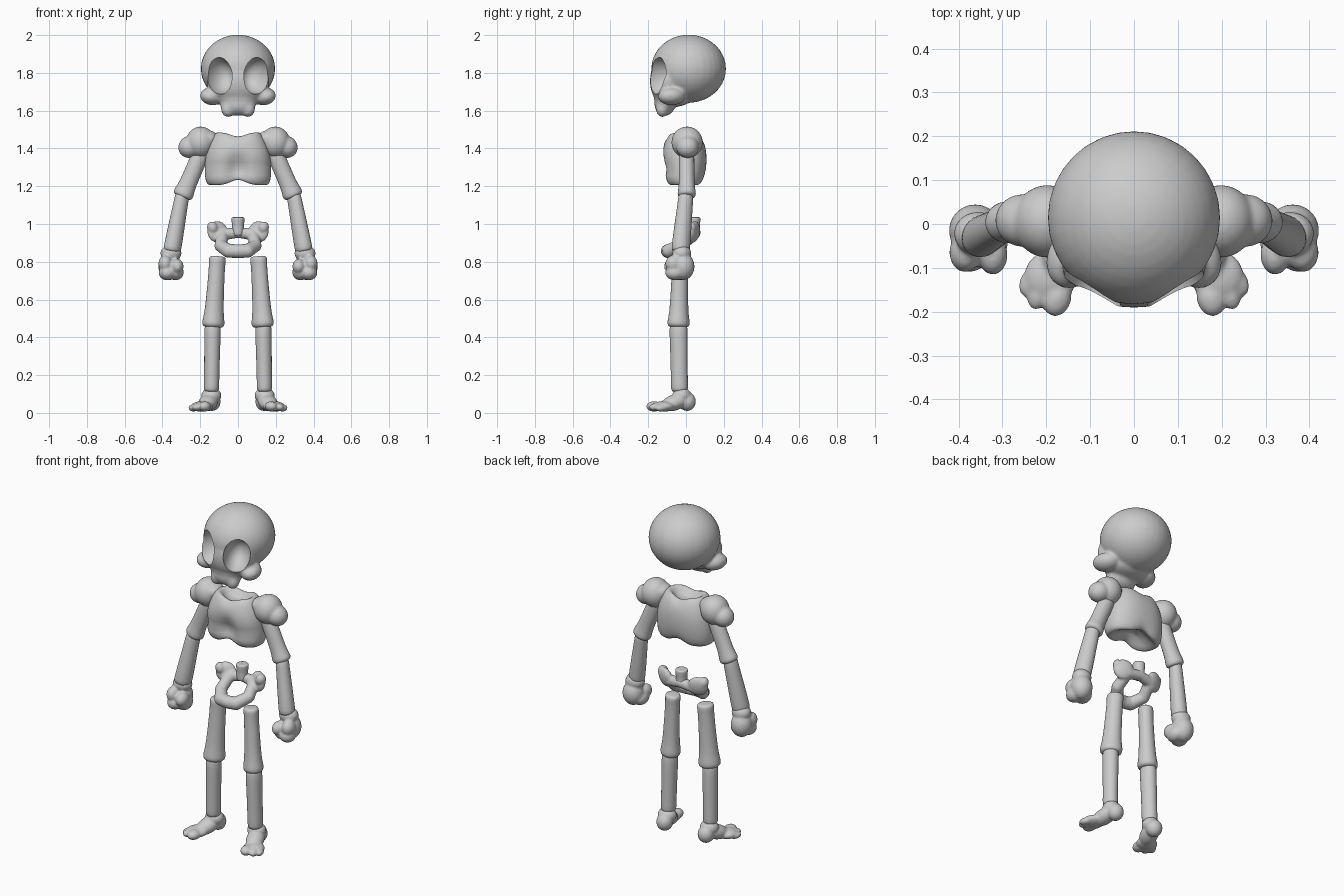
import bpy, bmesh, math
from mathutils import Matrix, Vector, Euler


def new_object(name, bm):
    bmesh.ops.recalc_face_normals(bm, faces=bm.faces)
    me = bpy.data.meshes.new(name)
    bm.to_mesh(me)
    bm.free()
    ob = bpy.data.objects.new(name, me)
    bpy.context.collection.objects.link(ob)
    return ob


def apply_mod(ob, kind, **props):
    m = ob.modifiers.new(kind, kind)
    for k, v in props.items():
        setattr(m, k, v)
    bpy.context.view_layer.objects.active = ob
    bpy.ops.object.modifier_apply(modifier=m.name)


def ellipsoids(name, lobes):
    """Overlapping ellipsoids: (centre, radii, rotation in degrees)."""
    bm = bmesh.new()
    for c, r, rot in lobes:
        e = Euler([math.radians(a) for a in rot]).to_matrix().to_4x4()
        bmesh.ops.create_uvsphere(bm, u_segments=32, v_segments=20, radius=1,
                                  matrix=Matrix.Translation(c) @ e @ Matrix.Diagonal((*r, 1)))
    return new_object(name, bm)


def blob(name, lobes, voxel=0.007, smooth=6, mirror=False):
    """Ellipsoids melted into one smooth skin."""
    ob = ellipsoids(name, lobes)
    apply_mod(ob, 'REMESH', mode='VOXEL', voxel_size=voxel)
    apply_mod(ob, 'SMOOTH', factor=0.5, iterations=smooth)
    if mirror:
        apply_mod(ob, 'MIRROR', use_mirror_merge=False)
    return ob


def both(c, r, rot=(0, 0, 0)):
    """An ellipsoid and its mirror image across x."""
    return [(c, r, rot), ((-c[0], c[1], c[2]), r, (rot[0], -rot[1], -rot[2]))]


def chain(points, steps=7):
    """Row of spheres along a path of (centre, radius)."""
    out = []
    for (a, ra), (b, rb) in zip(points, points[1:]):
        for i in range(steps):
            t = i / steps
            r = ra + (rb - ra) * t
            out += both(tuple(Vector(a).lerp(Vector(b), t)), (r, r, r))
    return out


def loft(name, rings, n=16, power=1.0, levels=1):
    """Skin over stacked rings: (centre, rx, ry)."""
    bm = bmesh.new()
    axis = Vector(rings[-1][0]) - Vector(rings[0][0])
    tilt = Vector((0, 0, 1)).rotation_difference(axis)
    rows = []
    for c, rx, ry in rings:
        row = []
        for i in range(n):
            a = math.tau * i / n
            x, y = [math.copysign(abs(v) ** power, v) for v in (math.cos(a), math.sin(a))]
            row.append(bm.verts.new(Vector(c) + tilt @ Vector((rx * x, ry * y, 0))))
        rows.append(row)
    for p, q in zip(rows, rows[1:]):
        for i in range(n):
            bm.faces.new((p[i], p[(i + 1) % n], q[(i + 1) % n], q[i]))
    bm.faces.new(rows[0])
    bm.faces.new(rows[-1])
    ob = new_object(name, bm)
    if levels:
        apply_mod(ob, 'SUBSURF', levels=levels)
    return ob


def bone(name, a, b, profile):
    """Mirrored pair of limb bones; profile is (fraction along, radius)."""
    a, b = Vector(a), Vector(b)
    ob = loft(name, [(a.lerp(b, t), r, r * 0.9) for t, r in profile])
    apply_mod(ob, 'MIRROR', use_mirror_merge=False)
    return ob


# Skull: cranium, cheeks and upper jaw, with two deep eye sockets
skull = blob("skull",
             [((0, 0.014, 1.822), (0.197, 0.198, 0.180), (0, 0, 0)),
              ((0, -0.095, 1.755), (0.165, 0.096, 0.13), (0, 0, 0)),
              ((0, -0.13, 1.76), (0.05, 0.06, 0.12), (0, 0, 0)),
              ((0, -0.07, 1.665), (0.13, 0.10, 0.045), (0, 0, 0)),
              ((0, -0.112, 1.635), (0.095, 0.055, 0.062), (0, 0, 0))]
             + both((0.138, -0.075, 1.676), (0.06, 0.075, 0.047), (0, -10, 25))
             + both((0.052, -0.125, 1.608), (0.038, 0.034, 0.042)),
             voxel=0.008, smooth=8)
sockets = ellipsoids("eye_socket_cutter",
                     both((0.104, -0.165, 1.785), (0.075, 0.125, 0.099), (0, 10, 26)))
apply_mod(skull, 'BOOLEAN', operation='DIFFERENCE', object=sockets, solver='EXACT')
bpy.data.objects.remove(sockets)

# Rib cage: lofted barrel with a neck hollow, sternum crease and arched lower edge
ribs = loft("rib_cage",
            [((0, -0.01, z), rx, ry) for z, rx, ry in
             [(1.250, 0.04, 0.03), (1.235, 0.09, 0.05), (1.200, 0.140, 0.078), (1.208, 0.166, 0.096),
              (1.25, 0.178, 0.112), (1.33, 0.177, 0.121), (1.40, 0.165, 0.117),
              (1.455, 0.138, 0.098), (1.488, 0.118, 0.078), (1.486, 0.095, 0.058),
              (1.45, 0.07, 0.04), (1.44, 0.03, 0.02)]],
            n=32, power=0.85, levels=1)
for v in ribs.data.vertices:
    x, y, z = v.co
    mid = math.exp(-(x / 0.055) ** 2)
    if y < -0.02:
        v.co.y += 0.045 * mid * math.exp(-((z - 1.29) / 0.07) ** 2) * min(1, (-0.02 - y) / 0.05)
        v.co.y += 0.014 * math.exp(-((z - 1.30) / 0.025) ** 2) * min(1, abs(x) / 0.1)
    if z < 1.3:
        v.co.z += 0.03 * mid * (1.3 - z) / 0.1
    if z > 1.42:
        v.co.z -= 0.02 * mid * (z - 1.42) / 0.06

# Shoulder caps: rounded wedges tapering outwards
blob("shoulders", [((0.198, 0.006, 1.432), (0.078, 0.083, 0.084), (0, 0, 0)),
                   ((0.255, 0.008, 1.408), (0.062, 0.060, 0.058), (0, 25, 0)),
                   ((0.155, 0.0, 1.45), (0.05, 0.06, 0.045), (0, 0, 0))], mirror=True)

# Arm bones with flared ends
bone("upper_arms", (0.18, 0.003, 1.41), (0.297, 0.004, 1.14),
     [(0, 0.03), (0.03, 0.046), (0.4, 0.047), (0.75, 0.046), (0.88, 0.054), (0.96, 0.056), (1, 0.04)])
bone("forearms", (0.292, 0.002, 1.17), (0.351, -0.03, 0.85),
     [(0, 0.03), (0.04, 0.042), (0.25, 0.043), (0.55, 0.048), (0.85, 0.051), (0.97, 0.052), (1, 0.04)])

# Wrist and fist
blob("fists", [((0.355, -0.022, 0.845), (0.056, 0.05, 0.044), (0, 0, 0)),
               ((0.362, -0.015, 0.775), (0.060, 0.060, 0.072), (0, 0, 0)),
               ((0.385, -0.065, 0.79), (0.036, 0.045, 0.045), (0, 0, 0)),
               ((0.375, -0.06, 0.742), (0.045, 0.05, 0.04), (0, 0, 0)),
               ((0.322, -0.07, 0.775), (0.034, 0.046, 0.040), (0, 0, 0)),
               ((0.33, -0.04, 0.745), (0.043, 0.055, 0.043), (0, 0, 0))],
     smooth=5, mirror=True)

# Pelvis: ring from lower back to front, plus two flared wings
blob("pelvis",
     chain([((0, 0.05, 0.955), 0.028), ((0.08, 0.04, 0.945), 0.032), ((0.092, -0.03, 0.885), 0.033),
            ((0.05, -0.09, 0.858), 0.037), ((0, -0.098, 0.856), 0.036)])
     + both((0.108, 0.04, 0.958), (0.058, 0.027, 0.058), (-10, 15, -25))
     + both((0.135, 0.025, 0.98), (0.028, 0.03, 0.034), (0, 20, -25)),
     voxel=0.006, smooth=4)

# Stub of the lower spine
loft("lower_spine", [((0, 0.042, z), r, r) for z, r in
                     [(0.935, 0.026), (0.945, 0.034), (0.98, 0.031), (1.01, 0.034),
                      (1.028, 0.036), (1.036, 0.034), (1.036, 0.02)]])

# Leg bones with flared knees
bone("thighs", (0.108, -0.03, 0.83), (0.132, -0.04, 0.45),
     [(0, 0.03), (0.01, 0.046), (0.06, 0.049), (0.13, 0.045), (0.5, 0.049), (0.8, 0.054),
      (0.91, 0.064), (0.97, 0.063), (1, 0.045)])
bone("shins", (0.134, -0.04, 0.475), (0.141, -0.034, 0.11),
     [(0, 0.04), (0.04, 0.05), (0.3, 0.048), (0.65, 0.046), (0.9, 0.046), (0.97, 0.046), (1, 0.035)])

# Feet: ankle, heel, instep and a row of toe pads turned outwards
blob("feet", [((0.141, -0.022, 0.092), (0.053, 0.05, 0.042), (0, 0, 0)),
              ((0.138, 0.006, 0.06), (0.046, 0.046, 0.05), (0, 0, 0)),
              ((0.158, -0.06, 0.055), (0.05, 0.08, 0.042), (18, 0, 18)),
              ((0.19, -0.12, 0.034), (0.06, 0.06, 0.028), (0, 0, 18)),
              ((0.176, -0.168, 0.034), (0.033, 0.043, 0.027), (0, 0, 12)),
              ((0.215, -0.155, 0.030), (0.026, 0.042, 0.022), (0, 0, 20)),
              ((0.236, -0.132, 0.026), (0.024, 0.036, 0.019), (0, 0, 25))],
     voxel=0.006, smooth=4, mirror=True)

# Smooth shading with crisp socket rims
bpy.ops.object.select_all(action='SELECT')
bpy.ops.object.shade_smooth_by_angle(angle=math.radians(50))
